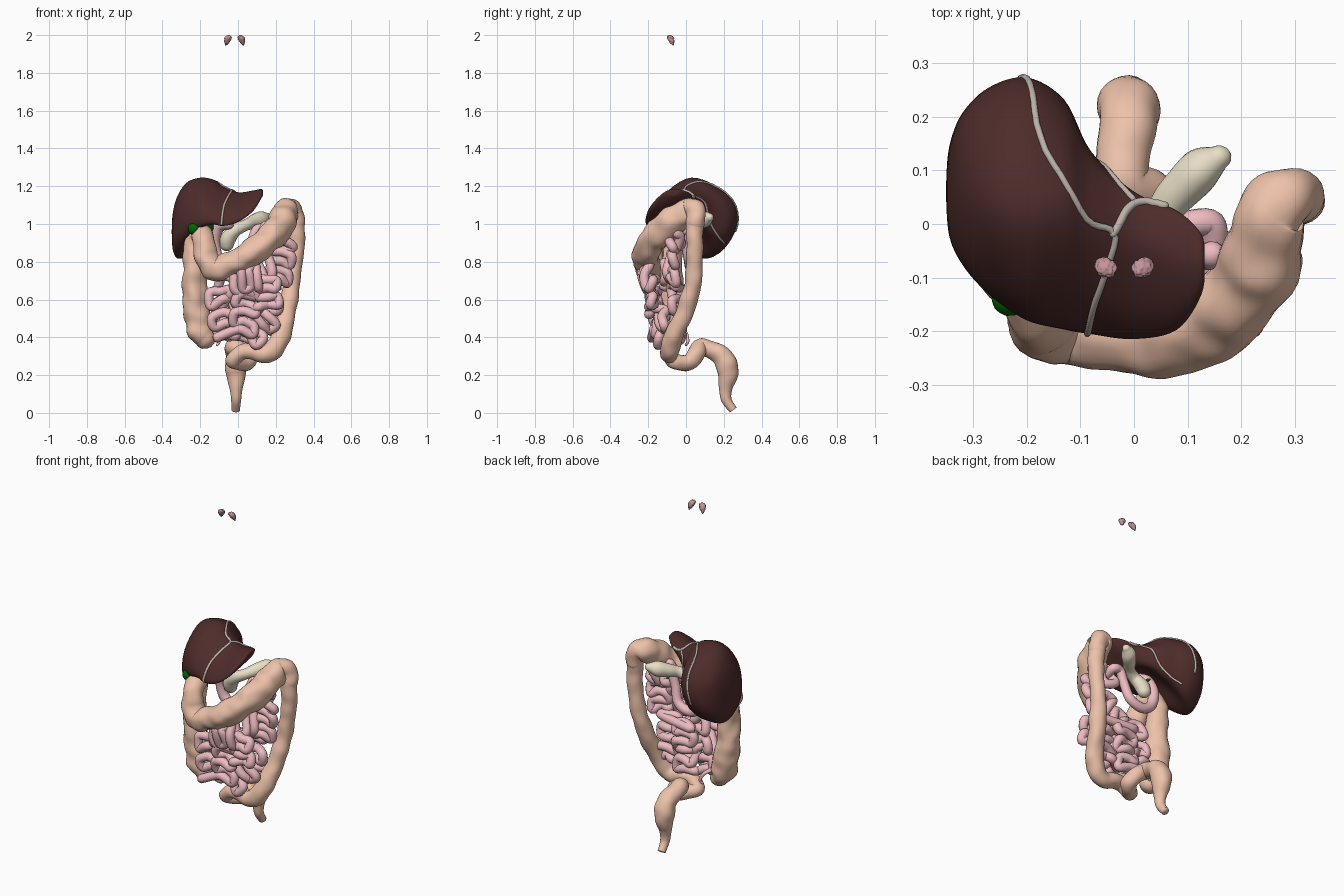
import bpy, bmesh, math, random
from mathutils import Vector, noise
from mathutils.bvhtree import BVHTree

random.seed(4)


def material(name, rgb):
    m = bpy.data.materials.new(name)
    m.diffuse_color = (*rgb, 1)
    return m


COLON = material("peach", (0.85, 0.54, 0.40))
PINK = material("pink", (0.85, 0.50, 0.53))
LIVER = material("dark_brown", (0.075, 0.025, 0.023))
GREEN = material("green", (0.0, 0.13, 0.0))
CREAM = material("cream", (0.80, 0.73, 0.56))
GREY = material("warm_grey", (0.50, 0.45, 0.39))
ROSE = material("rose", (0.55, 0.30, 0.32))


def spline(pts, n, closed=False):
    """Catmull-Rom resampling of equal-length tuples, n steps per span."""
    c, out = len(pts), []
    get = (lambda i: pts[i % c]) if closed else (lambda i: pts[max(0, min(c - 1, i))])
    for i in range(c if closed else c - 1):
        for k in range(n):
            t = k / n
            out.append(tuple(
                0.5 * (2 * b + (d - a) * t + (2 * a - 5 * b + 4 * d - e) * t * t
                       + (3 * b - a - 3 * d + e) * t ** 3)
                for a, b, d, e in zip(get(i - 1), get(i), get(i + 1), get(i + 2))))
    if not closed:
        out.append(tuple(pts[-1]))
    return out


def loft(name, rings, mat):
    """Skin closed rings of points and cap both ends."""
    bm = bmesh.new()
    rows = [[bm.verts.new(p) for p in r] for r in rings]
    n = len(rows[0])
    for a, b in zip(rows, rows[1:]):
        for i in range(n):
            j = (i + 1) % n
            bm.faces.new((a[i], a[j], b[j], b[i]))
    bm.faces.new(rows[0])
    bm.faces.new(rows[-1])
    return finish(name, bm, mat)


def finish(name, bm, mat):
    bmesh.ops.recalc_face_normals(bm, faces=bm.faces)
    me = bpy.data.meshes.new(name)
    bm.to_mesh(me)
    bm.free()
    me.materials.append(mat)
    for f in me.polygons:
        f.use_smooth = True
    ob = bpy.data.objects.new(name, me)
    bpy.context.collection.objects.link(ob)
    return ob


def tube(name, pts, mat, n=6, sides=16, bumps=0.0, round_end=True):
    """Tube along (x, y, z, radius) points with domed ends."""
    s = spline(pts, n)
    P = [Vector(p[:3]) for p in s]
    R = [p[3] for p in s]
    T = [(P[min(i + 1, len(P) - 1)] - P[max(i - 1, 0)]).normalized() for i in range(len(P))]
    path = list(zip(P, R, T))
    dome = [math.radians(a) for a in (88, 65, 40, 20)]
    start = [(P[0] - T[0] * R[0] * math.sin(a), R[0] * math.cos(a), T[0]) for a in dome]
    end = [(P[-1] + T[-1] * R[-1] * math.sin(a), R[-1] * math.cos(a), T[-1]) for a in reversed(dome)]
    path = start + path + (end if round_end else [])
    u, rings = T[0].orthogonal(), []
    for p, r, t in path:
        u = (u - t * u.dot(t)).normalized()
        v = t.cross(u)
        ring = []
        for k in range(sides):
            a = 2 * math.pi * k / sides
            d = u * math.cos(a) + v * math.sin(a)
            q = p + d * r
            ring.append(q + d * r * bumps * noise.noise(q * 14))
        rings.append(ring)
    return loft(name, rings, mat)


# Large intestine: caecum, ascending, transverse, descending, sigmoid, rectum
tube("ascending_and_transverse_colon", [
    (-.175, -.07, .395, .056), (-.20, -.07, .435, .07), (-.22, -.07, .53, .07),
    (-.23, -.08, .66, .065), (-.23, -.08, .80, .06), (-.225, -.07, .89, .06),
    (-.20, -.10, .94, .058), (-.18, -.165, .90, .06), (-.165, -.185, .82, .063),
    (-.12, -.195, .765, .068), (-.05, -.205, .785, .068), (.02, -.215, .82, .068),
    (.10, -.205, .87, .071), (.175, -.16, .935, .073), (.225, -.095, .995, .075),
    (.245, -.03, 1.045, .073), (.258, .025, 1.07, .068), (.29, .048, 1.065, .054),
    (.307, .05, 1.0, .047)], COLON, 8, 24, .2)
tube("descending_colon_and_rectum", [
    (.300, .048, 1.03, .048), (.31, .045, .93, .044), (.30, .045, .80, .043),
    (.285, .035, .68, .045), (.262, .0, .55, .048), (.235, -.055, .43, .051),
    (.195, -.085, .34, .051), (.14, -.09, .31, .047), (.08, -.085, .325, .043),
    (.02, -.085, .32, .042), (-.025, -.07, .28, .042), (.015, -.025, .265, .042),
    (.055, .02, .27, .042), (.03, .055, .315, .044), (-.015, .075, .345, .046),
    (-.02, .13, .335, .048), (-.01, .195, .295, .054), (-.01, .222, .22, .057),
    (-.01, .21, .14, .038), (-.01, .215, .07, .027), (-.012, .25, .016, .023)],
    COLON, 8, 24, .14, round_end=False)
tube("appendix", [(-.15, -.03, .44, .014), (-.12, .0, .42, .010),
                  (-.10, .01, .38, .008), (-.11, .0, .36, .007)], PINK, 5, 10)


# Small intestine: one long tube chaining several winding patches
def coil(x0, z0, x1, z1, amp, y, rows):
    a, b = Vector((x0, y, z0)), Vector((x1, y, z1))
    side = Vector((z1 - z0, 0, x0 - x1)).normalized()
    pts, s = [], 1
    for k in range(rows):
        c = a.lerp(b, k / (rows - 1))
        for e in (-s, 0, s):
            w = amp * random.uniform(.85, 1.15)
            p = c + side * e * w + Vector((0, random.uniform(-.022, .022), 0))
            p.z += random.uniform(-.01, .01) + (.012 if e == 0 else 0)
            pts.append((*p, .0255))
        s = -s
    return pts


patches = [
    (.13, .95, .24, .91, .05, -.04, 3),      # upper jejunum
    (.245, .89, .215, .70, .045, -.07, 5),
    (.16, .80, .00, .72, .055, -.10, 4),
    (-.05, .70, -.10, .42, .045, -.06, 6),   # back layer
    (.02, .40, .04, .66, .055, -.04, 6),
    (.16, .66, .16, .42, .05, -.06, 5),
    (.06, .40, .16, .50, .055, -.13, 4),     # front layer
    (.16, .56, .15, .70, .05, -.18, 4),
    (.10, .72, -.02, .70, .05, -.21, 4),
    (.05, .62, .02, .42, .05, -.175, 5),
    (-.06, .40, -.09, .64, .055, -.16, 5),
]
bowel = []
for p in patches:
    bowel += coil(*p)
tube("small_intestine", bowel + [(-.13, -.10, .50, .022), (-.17, -.08, .48, .02)], PINK, 6, 12)
tube("duodenum", [
    (-.05, -.05, 1.0, .028), (-.10, -.01, .985, .031), (-.125, .015, .91, .031),
    (-.105, .02, .82, .03), (-.04, .02, .78, .028), (.04, .015, .81, .027),
    (.07, .0, .90, .026), (.10, .0, .97, .026), (.145, .0, .97, .026),
    (.15, -.05, .95, .025)], PINK, 7, 14)

# Pancreas: broad head, slim neck, rounded tail
tube("pancreas", [
    (-.06, .015, .89, .034), (-.05, .005, .93, .042), (-.01, -.01, .97, .034),
    (.04, .01, .995, .032), (.085, .06, 1.01, .038), (.125, .10, 1.025, .040),
    (.16, .124, 1.035, .022)], CREAM, 7, 18, .15)

# Liver: sections along x; each runs front, upper front, top, back, lower back, lowest, underside (y, z)
sections = [
    (-.345, -.02, .93, .0, 1.02, .06, 1.06, .13, 1.03, .14, .93, .09, .87, .03, .87),
    (-.320, -.07, .93, -.05, 1.07, .06, 1.15, .19, 1.09, .20, .93, .13, .83, .04, .83),
    (-.270, -.12, .96, -.105, 1.10, .04, 1.22, .22, 1.13, .25, .96, .15, .83, .03, .87),
    (-.200, -.17, .99, -.135, 1.13, .03, 1.245, .23, 1.15, .27, 1.0, .17, .86, .02, .97),
    (-.130, -.19, 1.0, -.14, 1.12, .03, 1.235, .195, 1.14, .23, 1.02, .16, .93, .0, 1.02),
    (-.080, -.20, .99, -.15, 1.10, .0, 1.20, .11, 1.15, .135, 1.08, .1, 1.01, -.03, 1.04),
    (.000, -.21, 1.01, -.165, 1.09, -.04, 1.165, .04, 1.15, .06, 1.11, .03, 1.06, -.06, 1.05),
    (.080, -.195, 1.07, -.155, 1.13, -.07, 1.175, .0, 1.17, .025, 1.15, -.01, 1.11, -.09, 1.09),
    (.126, -.13, 1.145, -.11, 1.17, -.07, 1.185, -.03, 1.18, -.02, 1.17, -.04, 1.15, -.08, 1.14),
]


def tip(s, dx):
    y, z = sum(s[1::2]) / 7, sum(s[2::2]) / 7
    return (s[0] + dx,) + tuple(c + .05 * (v - c) for v, c in zip(s[1:], (y, z) * 7))


sections = [tip(sections[0], -.006)] + sections + [tip(sections[-1], .006)]
rings = []
for s in spline(sections, 6):
    yz = list(zip(s[1::2], s[2::2]))
    rings.append([(s[0], y, z) for y, z in spline(yz, 6, True)])
liver = loft("liver", rings, LIVER)
tree = BVHTree.FromPolygons([v.co for v in liver.data.vertices],
                            [p.vertices[:] for p in liver.data.polygons])


# Ligaments: thin cords laid on the liver surface
def ligament(name, pts, r):
    laid = [(*tree.find_nearest(Vector(p[:3]))[0], r) for p in spline(pts, 5)]
    tube(name, laid, GREY, 1, 8)


ligament("falciform_ligament", [
    (-.215, .27, .96), (-.205, .285, 1.03), (-.175, .20, 1.2), (-.14, .12, 1.24), (-.08, .01, 1.22),
    (-.03, -.02, 1.2), (-.05, -.10, 1.16), (-.075, -.16, 1.1), (-.088, -.21, 1.0)], .0065)
ligament("left_coronary_ligament", [
    (-.03, -.02, 1.2), (-.01, .03, 1.17), (.02, .05, 1.15), (.06, .045, 1.15)], .008)
ligament("right_coronary_ligament", [
    (.0, .05, 1.15), (-.04, .10, 1.12), (-.07, .12, 1.04), (-.10, .13, 1.0), (-.17, .20, .9)], .006)

# Gallbladder tucked beneath the front edge of the liver
tube("gallbladder", [
    (-.232, -.138, .975, .034), (-.20, -.09, .965, .035), (-.16, -.03, .975, .025),
    (-.12, .01, .985, .010), (-.08, .02, .97, .008)], GREEN, 6, 16)

# Tonsils: a mirrored pair of pitted, tapering lumps
for side, label in ((-1, "right"), (1, "left")):
    bm = bmesh.new()
    bmesh.ops.create_icosphere(bm, subdivisions=4, radius=1)
    for v in bm.verts:
        c = v.co * (1 + .2 * noise.noise(v.co * 4))
        w = 1 + .5 * c.z
        v.co = (-.018 + side * (.038 + .017 * c.x * w - .008 * c.z),
                -.078 + .016 * c.y * w - .009 * c.z, 1.972 + .027 * c.z)
    finish(label + "_tonsil", bm, ROSE)
